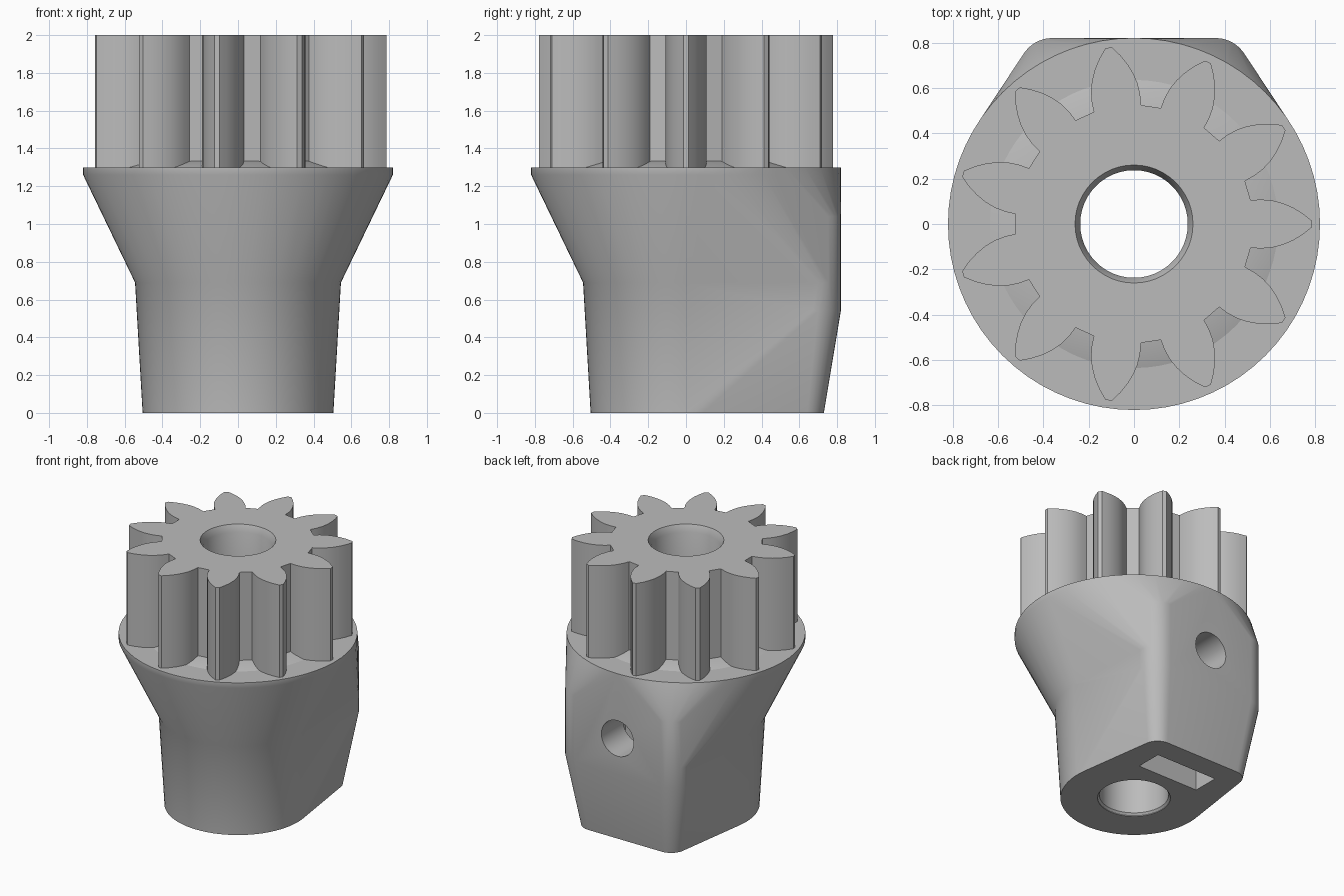
import bpy, bmesh, math
from math import sin, cos, pi

old = bpy.data.objects.get("Cube")
if old:
    bpy.data.objects.remove(old, do_unlink=True)

GREY = (0.5, 0.5, 0.5, 1)
mat = bpy.data.materials.new("light grey plastic")
mat.use_nodes = True
mat.diffuse_color = GREY
mat.node_tree.nodes["Principled BSDF"].inputs["Base Color"].default_value = GREY

TOP, RIM, KNEE, COLLAR = 2.0, 1.26, 0.69, 1.3
BORE, TEETH = 0.237, 11


def make_object(name, bm):
    bmesh.ops.recalc_face_normals(bm, faces=bm.faces)
    mesh = bpy.data.meshes.new(name)
    bm.to_mesh(mesh)
    bm.free()
    mesh.materials.append(mat)
    obj = bpy.data.objects.new(name, mesh)
    bpy.context.collection.objects.link(obj)
    return obj


def circle(r, z, n=72, x=0, y=0):
    return [(x + r * cos(2 * pi * i / n), y + r * sin(2 * pi * i / n), z) for i in range(n)]


def corners(x, y, r, z):
    """Two rounded corners of the flat back at one height."""
    return circle(r, z, 32, x, y) + circle(r, z, 32, -x, y)


def hull(bm, points):
    verts = [bm.verts.new(p) for p in points]
    res = bmesh.ops.convex_hull(bm, input=verts)
    junk = set(res["geom_interior"]) | set(res["geom_unused"])
    bmesh.ops.delete(bm, geom=[v for v in junk if isinstance(v, bmesh.types.BMVert)], context='VERTS')


def lathe(name, profile, n=48):
    """Closed solid of revolution from (radius, height) pairs."""
    bm = bmesh.new()
    rings = [[bm.verts.new(p) for p in circle(r, z, n)] for r, z in profile]
    for a, b in zip(rings, rings[1:]):
        for i in range(n):
            j = (i + 1) % n
            bm.faces.new((a[i], a[j], b[j], b[i]))
    bm.faces.new(rings[0])
    bm.faces.new(rings[-1])
    return make_object(name, bm)


def boolean(obj, tool, operation='DIFFERENCE'):
    mod = obj.modifiers.new("cut", 'BOOLEAN')
    mod.operation, mod.object, mod.solver = operation, tool, 'EXACT'
    bpy.context.view_layer.objects.active = obj
    bpy.ops.object.modifier_apply(modifier=mod.name)


# Body: lower grip and flared upper part, joined at the knee
bm = bmesh.new()
knee = circle(0.545, KNEE) + corners(0.36, 0.67, 0.15, KNEE)
hull(bm, circle(0.505, 0) + corners(0.31, 0.62, 0.11, 0)
     + corners(0.36, 0.67, 0.15, 0.54) + knee)
hull(bm, knee + corners(0.36, 0.67, 0.15, 1.04)
     + circle(0.82, RIM) + circle(0.82, COLLAR))
inner = [f for f in bm.faces if all(abs(v.co.z - KNEE) < 1e-4 for v in f.verts)]
bmesh.ops.delete(bm, geom=inner, context='FACES')
bmesh.ops.remove_doubles(bm, verts=bm.verts, dist=1e-4)
bmesh.ops.dissolve_limit(bm, angle_limit=0.005, verts=bm.verts, edges=bm.edges)
body = make_object("socket_body", bm)

# Gear: one half tooth profile, mirrored and repeated
half = [(0.514, 0.105), (0.56, 0.108), (0.61, 0.104), (0.655, 0.092),
        (0.70, 0.073), (0.745, 0.046), (0.785, 0.014)]
tooth = [(x, -y) for x, y in half] + [(x, y) for x, y in reversed(half)]
bm = bmesh.new()
outline = []
for k in range(TEETH):
    a = 2 * pi * k / TEETH
    outline += [bm.verts.new((x * cos(a) - y * sin(a), x * sin(a) + y * cos(a), COLLAR))
                for x, y in tooth]
base = bm.faces.new(outline)
top = bmesh.ops.extrude_face_region(bm, geom=[base])["geom"]
bmesh.ops.translate(bm, vec=(0, 0, TOP - COLLAR),
                    verts=[v for v in top if isinstance(v, bmesh.types.BMVert)])
gear = make_object("pinion_gear", bm)

# Sloped ring at the root of the teeth
root = lathe("tooth_root_ring", [(0.635, COLLAR), (0.515, 1.335)], 72)

# Cutters: chamfered bore, cross hole and nut slot
bore = lathe("bore_cutter", [(0.25, -0.01), (0.25, 0.005), (BORE, 0.02),
                             (BORE, TOP - 0.05), (0.26, TOP), (0.26, TOP + 0.05)])
hole = lathe("hole_cutter", [(0.135, 0), (0.135, 1)], 32)
hole.rotation_euler = (-pi / 2, 0, 0)
hole.location = (0, 0, 0.81)
bm = bmesh.new()
bmesh.ops.create_cube(bm, size=1)
bmesh.ops.scale(bm, vec=(0.51, 0.2, 1.12), verts=bm.verts)
bmesh.ops.translate(bm, vec=(0, 0.46, 0.5), verts=bm.verts)
slot = make_object("slot_cutter", bm)
bpy.context.view_layer.update()

for part in (body, gear, root):
    boolean(part, bore)
boolean(body, slot)
boolean(body, hole)
for tool in (bore, hole, slot):
    bpy.data.objects.remove(tool, do_unlink=True)

# Smooth curved faces, keep edges sharp
for part in (body, gear, root):
    bpy.ops.object.select_all(action='DESELECT')
    part.select_set(True)
    bpy.context.view_layer.objects.active = part
    bpy.ops.object.shade_smooth_by_angle(angle=math.radians(28))
